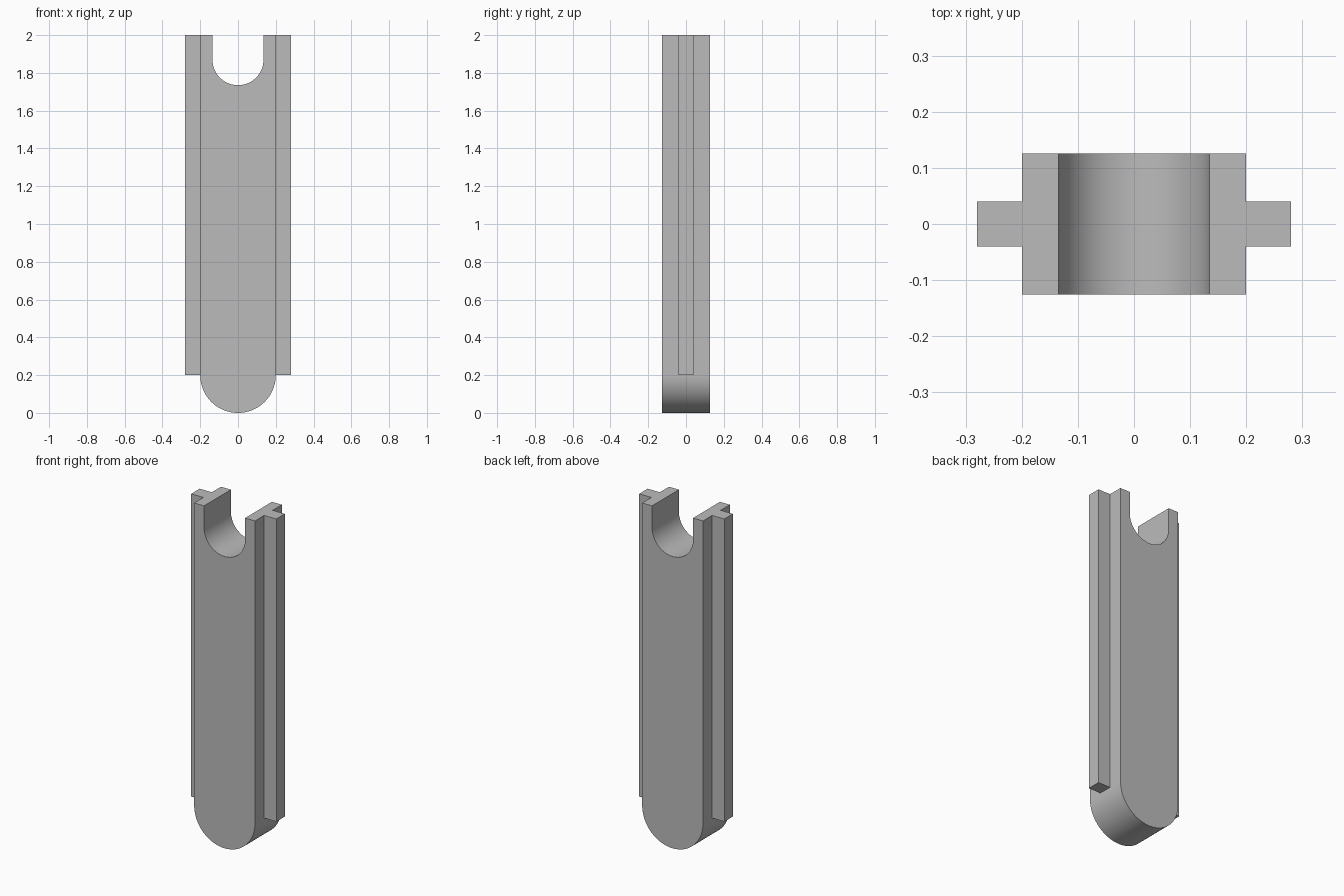
import bpy
import bmesh
from math import cos, sin, pi, radians

cube = bpy.data.objects.get("Cube")
if cube:
    bpy.data.objects.remove(cube, do_unlink=True)

HEIGHT = 2.0
BODY_R = 0.2       # half width and rounded foot radius
DEPTH = 0.126      # half depth
NOTCH_R = 0.135
NOTCH_Z = 1.87     # centre of the notch arc
RAIL_X = 0.28
RAIL_Y = 0.04
SEGMENTS = 48

grey = bpy.data.materials.new("plain grey")
grey.use_nodes = True
colour = (0.5, 0.5, 0.5, 1)
grey.diffuse_color = colour
grey.node_tree.nodes["Principled BSDF"].inputs["Base Color"].default_value = colour


def lower_arc(radius, centre_z, start, end):
    """Points along a semicircle, from angle start to angle end."""
    angles = [start + (end - start) * i / SEGMENTS for i in range(SEGMENTS + 1)]
    return [(radius * cos(a), centre_z + radius * sin(a)) for a in angles]


def extrude_profile(name, profile, half_depth):
    """Extrude an x-z outline along y."""
    bm = bmesh.new()
    face = bm.faces.new([bm.verts.new((x, -half_depth, z)) for x, z in profile])
    extruded = bmesh.ops.extrude_face_region(bm, geom=[face])["geom"]
    verts = [v for v in extruded if isinstance(v, bmesh.types.BMVert)]
    bmesh.ops.translate(bm, verts=verts, vec=(0, 2 * half_depth, 0))
    bmesh.ops.recalc_face_normals(bm, faces=bm.faces)
    mesh = bpy.data.meshes.new(name)
    bm.to_mesh(mesh)
    bm.free()
    mesh.materials.append(grey)
    obj = bpy.data.objects.new(name, mesh)
    bpy.context.collection.objects.link(obj)
    return obj


# Body: rounded foot, straight sides, U-shaped notch in the top
outline = lower_arc(BODY_R, BODY_R, pi, 2 * pi)
outline += [(BODY_R, HEIGHT), (NOTCH_R, HEIGHT)]
outline += lower_arc(NOTCH_R, NOTCH_Z, 0, -pi)
outline += [(-NOTCH_R, HEIGHT), (-BODY_R, HEIGHT)]
body = extrude_profile("body", outline, DEPTH)
bpy.ops.object.select_all(action="DESELECT")
body.select_set(True)
bpy.context.view_layer.objects.active = body
bpy.ops.object.shade_smooth_by_angle(angle=radians(30))

# Side rails: square-ended ribs along both edges
for name, side in (("left_rail", 1), ("right_rail", -1)):
    inner, outer = side * BODY_R, side * RAIL_X
    extrude_profile(name, [(inner, BODY_R), (outer, BODY_R),
                           (outer, HEIGHT), (inner, HEIGHT)], RAIL_Y)
